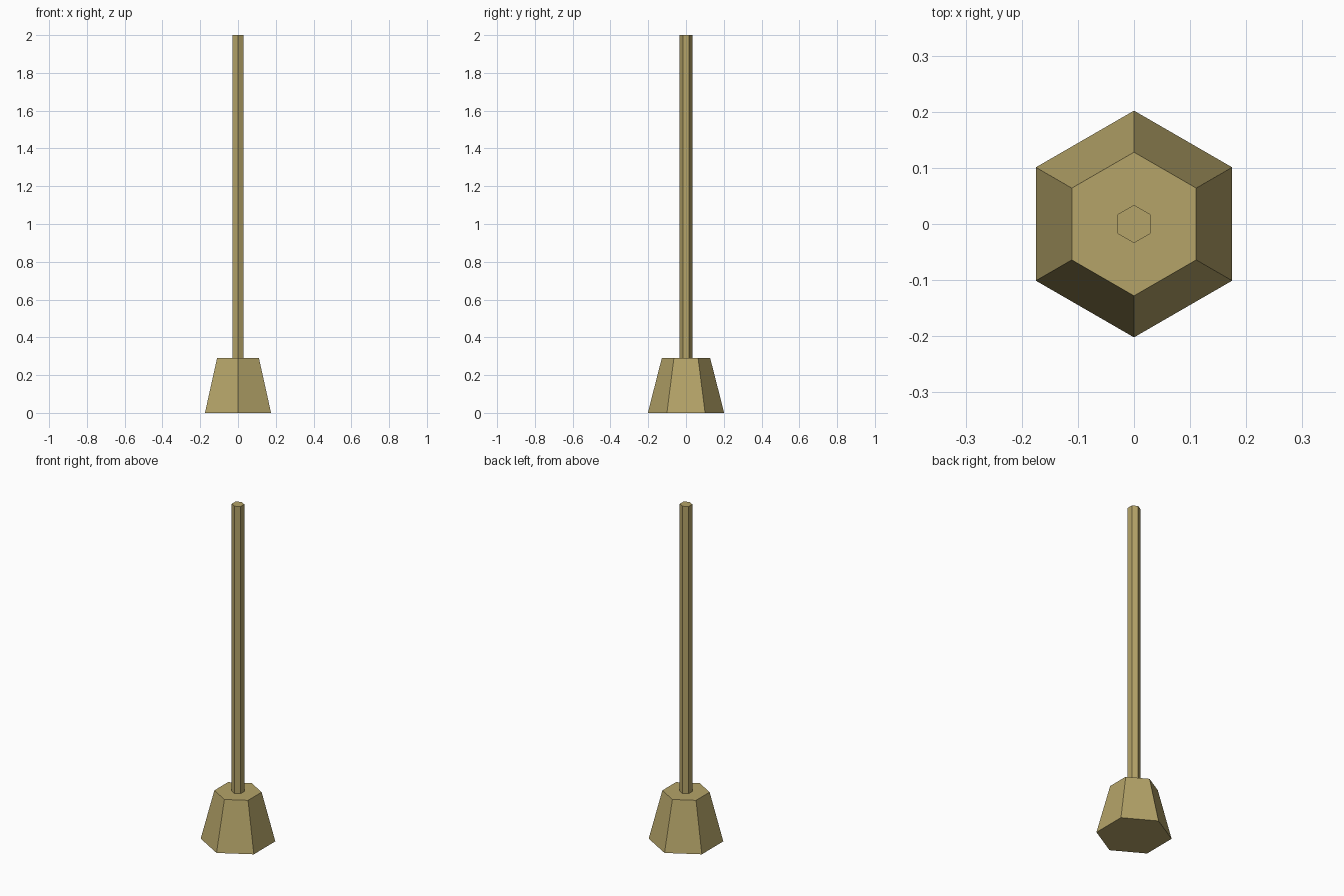
import bpy
import bmesh
from math import sin, cos, pi

if "Cube" in bpy.data.objects:
    bpy.data.objects.remove(bpy.data.objects["Cube"])

SIDES = 6

brass = bpy.data.materials.new("dull_brass")
brass.diffuse_color = (0.46, 0.37, 0.14, 1.0)
brass.use_nodes = True
brass.node_tree.nodes["Principled BSDF"].inputs["Base Color"].default_value = brass.diffuse_color


def hex_frustum(name, r_bottom, r_top, z_bottom, z_top):
    """Flat-faced six-sided frustum with corners pointing along +y and -y."""
    bm = bmesh.new()
    rings = []
    for r, z in ((r_bottom, z_bottom), (r_top, z_top)):
        angles = [pi / 2 + 2 * pi * i / SIDES for i in range(SIDES)]
        rings.append([bm.verts.new((r * cos(a), r * sin(a), z)) for a in angles])
    low, high = rings
    for i in range(SIDES):
        j = (i + 1) % SIDES
        bm.faces.new((low[i], low[j], high[j], high[i]))
    bm.faces.new(low[::-1])
    bm.faces.new(high)
    mesh = bpy.data.meshes.new(name)
    bm.to_mesh(mesh)
    bm.free()
    mesh.materials.append(brass)
    obj = bpy.data.objects.new(name, mesh)
    bpy.context.collection.objects.link(obj)
    return obj


# Tapered foot
hex_frustum("base", 0.202, 0.128, 0.0, 0.29)

# Slim upright pole, seated slightly into the foot
hex_frustum("pole", 0.034, 0.034, 0.28, 2.0)
